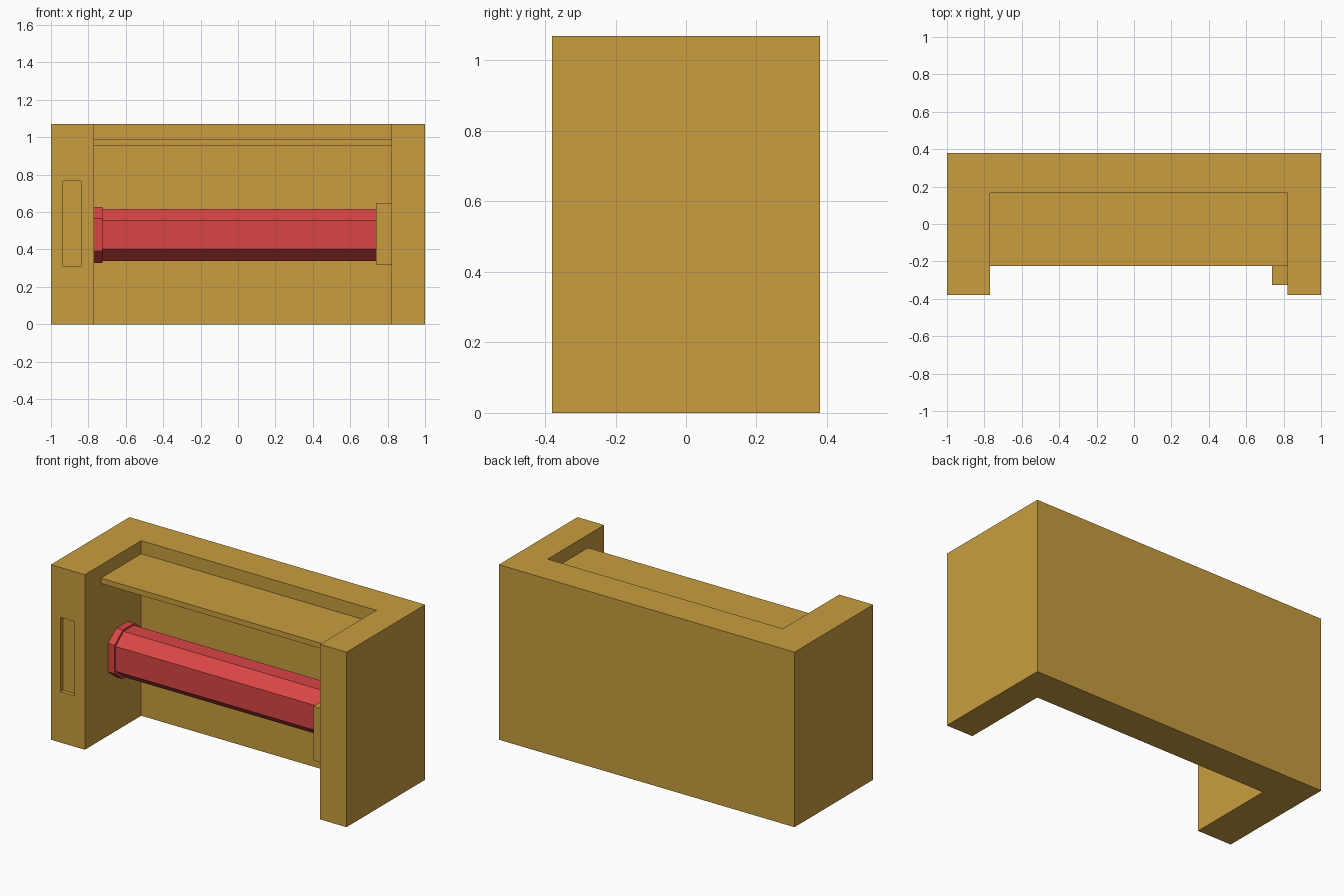
import bpy
import bmesh
from mathutils import Vector

if "Cube" in bpy.data.objects:
    bpy.data.objects.remove(bpy.data.objects["Cube"])


def make_material(name, color):
    mat = bpy.data.materials.new(name)
    mat.diffuse_color = color
    mat.use_nodes = True
    mat.node_tree.nodes["Principled BSDF"].inputs["Base Color"].default_value = mat.diffuse_color
    return mat


gold = make_material("gold", (0.58, 0.34, 0.05, 1))
red = make_material("red", (0.70, 0.06, 0.06, 1))


def extrude_profile(name, points, offset, mat):
    """Extrude a closed 3D outline along an offset into a solid."""
    bm = bmesh.new()
    face = bm.faces.new([bm.verts.new(p) for p in points])
    result = bmesh.ops.extrude_face_region(bm, geom=[face], use_keep_orig=True)
    moved = [g for g in result["geom"] if isinstance(g, bmesh.types.BMVert)]
    bmesh.ops.translate(bm, verts=moved, vec=Vector(offset))
    bmesh.ops.recalc_face_normals(bm, faces=bm.faces)
    mesh = bpy.data.meshes.new(name)
    bm.to_mesh(mesh)
    bm.free()
    mesh.materials.append(mat)
    obj = bpy.data.objects.new(name, mesh)
    bpy.context.collection.objects.link(obj)
    return obj


def box(name, x0, x1, y0, y1, z0, z1, mat):
    outline = [(x0, y0, z0), (x1, y0, z0), (x1, y1, z0), (x0, y1, z0)]
    return extrude_profile(name, outline, (0, 0, z1 - z0), mat)


def octagon_bar(name, x0, x1, half_y, top_y, half_z, side_z, mat):
    """Eight-sided bar along x around the roller axis."""
    cy, cz = -0.02, 0.478
    quarter = [(half_y, side_z), (top_y, half_z)]
    ring = quarter + [(-y, z) for y, z in reversed(quarter)]
    ring += [(-y, -z) for y, z in ring]
    points = [(x0, cy + y, cz + z) for y, z in ring]
    return extrude_profile(name, points, (x1 - x0, 0, 0), mat)


# U-shaped housing: back and two side walls
u_shape = [(-1, -0.38), (-0.77, -0.38), (-0.77, 0.165), (0.82, 0.165),
           (0.82, -0.38), (1, -0.38), (1, 0.38), (-1, 0.38)]
housing = extrude_profile("housing", [(x, y, 0) for x, y in u_shape], (0, 0, 1.07), gold)

# Shallow slot in the front of the left wall
slot = box("slot_cutter", -0.935, -0.84, -0.5, -0.355, 0.31, 0.765, gold)
slot.hide_render = True
slot.hide_viewport = True
cut = housing.modifiers.new("slot", "BOOLEAN")
cut.operation = "DIFFERENCE"
cut.solver = "EXACT"
cut.object = slot

# Recessed top shelf and the block carrying the roller
box("top_shelf", -0.77, 0.82, -0.225, 0.165, 0.957, 0.99, gold)
box("roller_block", 0.738, 0.82, -0.325, 0.165, 0.317, 0.648, gold)

# Roller with a wider collar at its left end
octagon_bar("roller", -0.725, 0.738, 0.126, 0.05, 0.139, 0.076, red)
octagon_bar("roller_collar", -0.77, -0.725, 0.137, 0.056, 0.15, 0.087, red)
